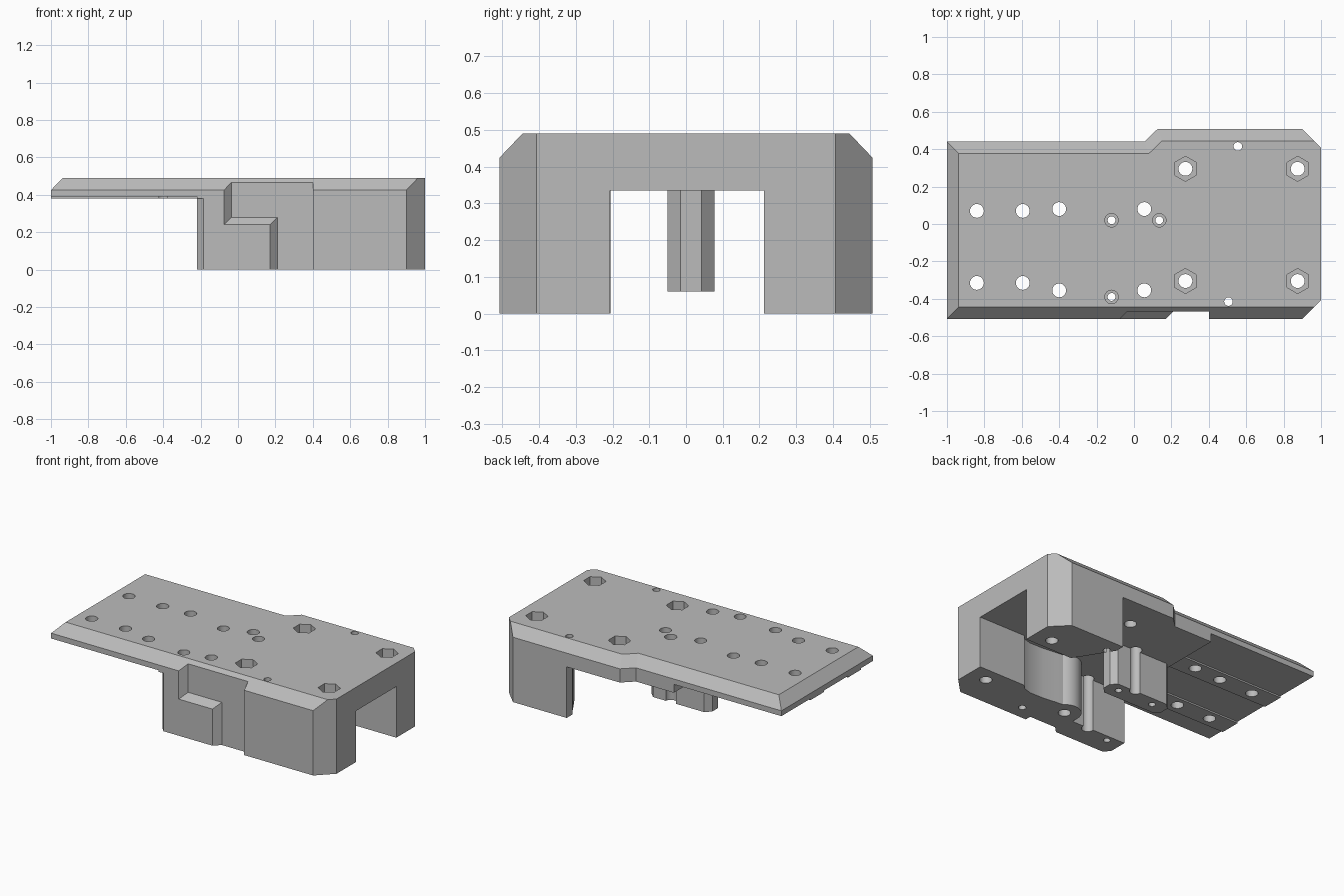
import bpy, bmesh, math

if "Cube" in bpy.data.objects:
    bpy.data.objects.remove(bpy.data.objects["Cube"], do_unlink=True)

grey = bpy.data.materials.new("plain_grey")
grey.use_nodes = True
grey.diffuse_color = (0.5, 0.5, 0.5, 1)
grey.node_tree.nodes["Principled BSDF"].inputs["Base Color"].default_value = (0.5, 0.5, 0.5, 1)


def loft(name, rings):
    """Closed solid through rings of 3D points."""
    bm = bmesh.new()
    loops = [[bm.verts.new(p) for p in ring] for ring in rings]
    n = len(loops[0])
    for a, b in zip(loops, loops[1:]):
        for i in range(n):
            j = (i + 1) % n
            bm.faces.new((a[i], a[j], b[j], b[i]))
    bm.faces.new(loops[0][::-1])
    bm.faces.new(loops[-1])
    bmesh.ops.recalc_face_normals(bm, faces=bm.faces)
    mesh = bpy.data.meshes.new(name)
    bm.to_mesh(mesh)
    bm.free()
    obj = bpy.data.objects.new(name, mesh)
    bpy.context.collection.objects.link(obj)
    mesh.materials.append(grey)
    return obj


def ring(points, z):
    return [(x, y, z) for x, y in points]


def prism(name, points, z0, z1):
    return loft(name, [ring(points, z0), ring(points, z1)])


def box(name, x0, x1, y0, y1, z0, z1):
    return prism(name, [(x0, y0), (x1, y0), (x1, y1), (x0, y1)], z0, z1)


def arc(cx, cy, r, start, end, steps):
    angles = [math.radians(start + (end - start) * i / steps) for i in range(steps + 1)]
    return [(cx + r * math.cos(a), cy + r * math.sin(a)) for a in angles]


def combine(target, tool, operation="DIFFERENCE"):
    mod = target.modifiers.new("combine", "BOOLEAN")
    mod.operation = operation
    mod.solver = "EXACT"
    mod.object = tool
    bpy.context.view_layer.objects.active = target
    bpy.ops.object.modifier_apply(modifier=mod.name)
    bpy.data.objects.remove(tool, do_unlink=True)


def bore(x, y, r, z0, z1, sides=24, turn=0):
    combine(body, prism("bore", arc(x, y, r, turn, turn + 360, sides)[:-1], z0, z1))


# Main block with chamfered upper rim
outline = [(-1, -.507), (.9, -.507), (1, -.407), (1, .407),
           (.9, .507), (.125, .507), (.055, .44), (-1, .44)]
rim = [(-.938, -.445), (.962, -.445), (1, -.407), (1, .407),
       (.962, .445), (.151, .445), (.081, .378), (-.938, .378)]
body = loft("mount_body", [ring(outline, 0), ring(outline, .425), ring(rim, .49)])

# Thin extension plate, with shallow grooves beneath
combine(body, box("plate_cut", -1.1, -.22, -.7, .7, -.2, .38))
for y0, y1 in ((-.6, -.385), (-.25, 0), (.14, .6)):
    combine(body, box("groove_cut", -1.1, -.22, y0, y1, .3, .39))

# Channel between the legs, with a rounded boss on the front leg
channel = [(1.1, -.207), (.66, -.207), (.64, -.235), (.58, -.252), (.48, -.25), (.4, -.24)]
channel += arc(.275, -.305, .1, 45, 180, 12)
channel += [(.175, -.35), (-.3, -.35), (-.3, .6), (.51, .6),
            (.51, .45), (.62, .27), (.66, .212), (1.1, .212)]
combine(body, prism("channel_cut", channel, -.2, .335))
combine(body, prism("corner_cut", [(-.23, -.46), (-.23, -.52), (-.172, -.52)], -.2, .38))

# Central pillar
c = .035
pillar = [(-.22 + c, -.05), (.22 - c, -.05), (.22, -.05 + c), (.22, .077 - c),
          (.22 - c, .077), (-.22 + c, .077), (-.22, .077 - c), (-.22, -.05 + c)]
combine(body, prism("pillar", pillar, .06, .36), "UNION")


# Stepped recess in the front face, with sloping sides
def recess(y, s):
    return [(-.075 + s, y, .24 + s), (.17 + s, y, .24 + s), (.17 + s, y, -.1),
            (.4, y, -.1), (.4, y, .6), (-.075 + s, y, .6)]


combine(body, loft("recess_cut", [recess(-.547, -.04), recess(-.467, .04)]))

# Plain through holes
for x, y in ((-.84, .07), (-.595, .07), (-.4, .08), (.055, .08),
             (-.84, -.315), (-.595, -.315), (-.4, -.355), (.055, -.355)):
    bore(x, y, .037, -.1, .6)

# Counterbored screw holes
for x, y in ((-.12, .02), (.135, .02), (-.12, -.39)):
    bore(x, y, .036, .42, .6)
    bore(x, y, .021, -.1, .6)

# Hexagonal nut pockets with bolt holes
for x in (.275, .875):
    for y in (-.305, .295):
        bore(x, y, .067, .41, .6, 6, 30)
        bore(x, y, .037, -.1, .6)

# Small pin holes
for x, y in ((.555, .415), (.505, -.415)):
    bore(x, y, .023, -.1, .6, 16)

# Smooth bores, crisp edges
bpy.ops.object.select_all(action="DESELECT")
body.select_set(True)
bpy.context.view_layer.objects.active = body
bpy.ops.object.shade_smooth_by_angle(angle=math.radians(25))
